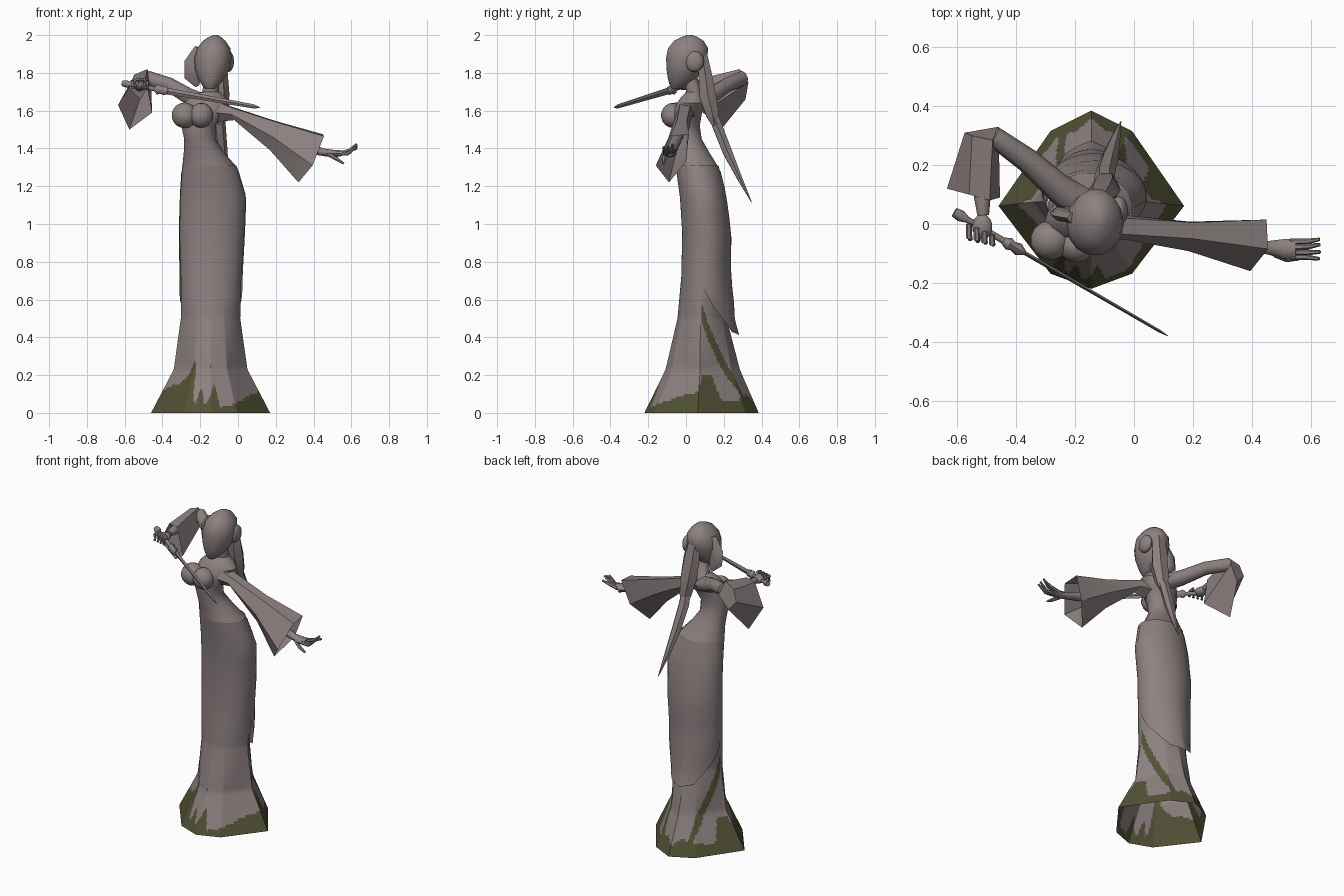
import bpy, math
from mathutils import Vector

def material(name, rgb):
    m = bpy.data.materials.new(name)
    m.diffuse_color = (*rgb, 1)
    return m

STONE = material("mauve_grey", (0.27, 0.22, 0.22))
MOSS = material("moss_green", (0.085, 0.085, 0.038))

def lerp_table(table, t):
    """Linear interpolation of rows (key, values...)."""
    if t <= table[0][0]:
        return table[0][1:]
    for a, b in zip(table, table[1:]):
        if t <= b[0]:
            f = (t - a[0]) / (b[0] - a[0])
            return [p + (q - p) * f for p, q in zip(a[1:], b[1:])]
    return table[-1][1:]

def loft(name, rings, closed=True, cap=(True, True), angle=40, rule=None):
    """Skin a list of equal-length point rings."""
    n = len(rings[0])
    verts = [tuple(p) for r in rings for p in r]
    faces = []
    for i in range(len(rings) - 1):
        for j in range(n if closed else n - 1):
            k = (j + 1) % n
            faces.append((i*n + j, i*n + k, (i+1)*n + k, (i+1)*n + j))
    if cap[0]:
        faces.append(tuple(reversed(range(n))))
    if cap[1]:
        faces.append(tuple(range((len(rings)-1)*n, len(rings)*n)))
    me = bpy.data.meshes.new(name)
    me.from_pydata(verts, [], faces)
    ob = bpy.data.objects.new(name, me)
    bpy.context.collection.objects.link(ob)
    me.materials.append(STONE)
    if rule:
        me.materials.append(MOSS)
        for f in me.polygons:
            f.material_index = rule(f.index)
    bpy.ops.object.select_all(action='DESELECT')
    ob.select_set(True)
    bpy.context.view_layer.objects.active = ob
    bpy.ops.object.shade_smooth_by_angle(angle=math.radians(angle))
    return ob

def tube(name, path, sides=8, angle=50):
    """Path rows: x, y, z, side radius, vertical radius."""
    pts = [Vector(p[:3]) for p in path]
    rings = []
    for i, p in enumerate(path):
        d = (pts[min(i+1, len(pts)-1)] - pts[max(i-1, 0)]).normalized()
        ref = Vector((0, 0, 1)) if abs(d.z) < 0.8 else Vector((0, 1, 0))
        s = d.cross(ref).normalized()
        u = s.cross(d)
        rings.append([pts[i] + s*math.cos(a)*p[3] + u*math.sin(a)*p[4]
                      for a in [2*math.pi*k/sides for k in range(sides)]])
    return loft(name, rings, angle=angle)

def ovals(name, rows, n=14):
    """Stack of horizontal ovals: z, x0, x1, y0, y1."""
    rings = [[((x0+x1)/2 + (x1-x0)/2*math.cos(a), (y0+y1)/2 + (y1-y0)/2*math.sin(a), z)
              for a in [2*math.pi*k/n for k in range(n)]] for z, x0, x1, y0, y1 in rows]
    return loft(name, rings)

def ball(name, loc, scale, rot=0):
    bpy.ops.mesh.primitive_uv_sphere_add(segments=14, ring_count=9, location=loc, rotation=(0, 0, rot))
    ob = bpy.context.object
    ob.name, ob.scale = name, scale
    ob.data.materials.append(STONE)
    bpy.ops.object.shade_smooth_by_angle(angle=math.radians(50))

# ---- skirt: octagonal flared hem rising to a rounder body
BODY = [(0.0, -.46, .17, -.22, .385), (.23, -.34, .05, -.108, .285), (.5, -.303, .012, -.045, .215),
        (.72, -.303, .018, -.025, .205), (.95, -.31, .033, -.02, .225), (1.14, -.306, .042, -.032, .215),
        (1.31, -.295, -.008, -.055, .172)]
OCT = [(0, -1), (.44, -.83), (1, -.07), (.44, .77), (0, 1), (-.44, .77), (-1, -.07), (-.44, -.83)]

def body_point(z, u):
    x0, x1, y0, y1 = lerp_table(BODY, z)
    a, b = Vector(OCT[int(u) % 8]), Vector(OCT[(int(u) + 1) % 8])
    p = a.lerp(b, u - int(u))
    p = p.lerp(p.normalized(), max(0, min(1, (z - .25) / .4)))
    return Vector(((x0+x1)/2 + p.x*(x1-x0)/2, (y0+y1)/2 + p.y*(y1-y0)/2, z))

# height of the green edging around the hem
FLAME = [(0, .09), (.15, .15), (.25, .13), (.38, .03), (.8, .04), (1.2, .06), (1.5, .09), (2, .11),
         (2.05, .2), (2.35, .2), (2.55, .06), (3, .07), (3.6, .1), (4, .06), (4.4, .1), (5.45, .06),
         (5.65, .2), (5.95, .2), (6, .12), (6.3, .15), (6.5, .15), (6.75, .19), (7, .28), (7.08, .26),
         (7.25, .07), (7.4, .05), (7.5, .13), (7.6, .13), (7.75, .04), (8, .09)]
STEPS = 160
levels = [i * .6 / 48 for i in range(49)] + [.72, .83, .95, 1.05, 1.14, 1.22, 1.31]

def moss_rule(i):
    row, col = divmod(i, STEPS)
    if row >= 48:
        return 0
    z, u = (row + .5) * .6 / 48, (col + .5) * 8 / STEPS
    v = 4 - abs(u - 4)
    streak = 2.05 < v < 3.3 and abs(z - (.52 - (v - 2.1) * .4)) < .05
    return int(z < lerp_table(FLAME, u)[0] or streak)

loft("skirt", [[body_point(z, j * 8 / STEPS) for j in range(STEPS)] for z in levels],
     cap=(False, False), rule=moss_rule)

# ---- back drape hanging over the skirt
DRAPE_HEM = [(2, .70), (2.4, .58), (3.1, .43), (4, .41), (4.9, .43), (5.6, .58), (6, .70)]
drape = []
for i in range(11):
    ring = []
    for j in range(25):
        u = 2 + j / 6
        hem = lerp_table(DRAPE_HEM, u)[0]
        z = hem + (1.28 - hem) * i / 10
        p = body_point(z, u)
        out = p - Vector((-.135, .06, z))
        ring.append(p + out.normalized() * (.003 + .04 * max(0, min(1, (1.1 - z) / .5))
                                            * math.sin((u - 2) * math.pi / 4)))
    drape.append(ring)
loft("back_drape", drape, closed=False, cap=(False, False))

# ---- torso, neck, bust, head
ovals("torso", [(1.30, -.295, -.005, -.055, .175), (1.38, -.287, -.075, -.055, .125),
                (1.45, -.285, -.12, -.07, .085), (1.52, -.30, -.12, -.075, .075),
                (1.58, -.305, -.075, -.075, .085), (1.64, -.285, -.04, -.05, .105),
                (1.675, -.25, -.07, -.025, .105), (1.70, -.19, -.10, 0, .08),
                (1.78, -.175, -.105, -.01, .06)])
ball("bust_right", (-.283, -.055, 1.575), (.07, .068, .068))
ball("bust_left", (-.195, -.07, 1.575), (.065, .062, .066))
ovals("head", [(1.715, -.17, -.125, -.075, -.03), (1.735, -.19, -.10, -.088, .01),
               (1.77, -.212, -.072, -.098, .06), (1.82, -.228, -.045, -.106, .09),
               (1.88, -.23, -.034, -.108, .115), (1.93, -.217, -.04, -.098, .12),
               (1.97, -.185, -.067, -.065, .095), (1.99, -.155, -.09, -.025, .062),
               (2.0, -.13, -.105, .005, .035)])

# ---- hair: side lock, coil at the ear, upper and lower tail
tube("side_lock", [(-.20, .02, 1.93, .03, .02), (-.235, .03, 1.85, .05, .022),
                   (-.24, .04, 1.78, .045, .022), (-.215, .05, 1.73, .012, .008)], 6)
ball("hair_coil", (-.05, .045, 1.86), (.03, .05, .055))
tube("hair_upper", [(-.12, .08, 1.92, .04, .03), (-.11, .10, 1.80, .055, .04),
                    (-.10, .115, 1.68, .055, .05), (-.095, .14, 1.58, .04, .04),
                    (-.09, .15, 1.52, .02, .012)], 6)
tube("hair_lower", [(-.10, .12, 1.66, .03, .02), (-.10, .165, 1.52, .035, .03),
                    (-.085, .22, 1.38, .03, .028), (-.065, .285, 1.24, .018, .015),
                    (-.045, .347, 1.115, .002, .002)], 6)

# ---- raised arm with hanging sleeve
tube("upper_arm_raised", [(-.17, .06, 1.635, .06, .05), (-.26, .125, 1.675, .05, .045),
                          (-.36, .215, 1.735, .042, .04), (-.48, .30, 1.77, .035, .042)])
elbow = [(-.48, .285, 1.82), (-.46, .33, 1.75), (-.52, .315, 1.66), (-.575, .31, 1.72), (-.55, .30, 1.79)]
cuff = [(-.49, .08, 1.77), (-.455, .09, 1.59), (-.575, .185, 1.50), (-.635, .12, 1.63), (-.56, .10, 1.765)]
loft("sleeve_raised", [elbow, cuff], cap=(True, False), angle=20)
tube("forearm_raised", [(-.52, .26, 1.73, .03, .03), (-.515, .09, 1.74, .028, .026),
                        (-.512, .03, 1.74, .02, .018)])
ball("fist", (-.515, -.01, 1.735), (.035, .045, .026))
for k in range(4):
    x = -.56 + k * .026
    tube("gripping_finger", [(x, .0 - k*.012, 1.755, .01, .01), (x, -.045 - k*.007, 1.75, .011, .011),
                             (x + .004, -.05 - k*.006, 1.715, .009, .009)], 6)

# ---- extended arm with flared sleeve
inner = [(-.12, .04, 1.655), (-.12, -.03, 1.65), (-.12, -.055, 1.59), (-.12, -.02, 1.54), (-.12, .05, 1.57)]
shoulder = [(-.03, .02, 1.62), (-.03, -.035, 1.615), (-.035, -.052, 1.58), (-.02, -.02, 1.55), (-.03, .03, 1.575)]
middle = [(.2, .005, 1.545), (.2, -.05, 1.54), (.185, -.092, 1.46), (.17, -.05, 1.39), (.19, .008, 1.46)]
wide = [(.45, .015, 1.475), (.455, -.085, 1.465), (.395, -.16, 1.31), (.32, -.09, 1.22), (.40, 0, 1.33)]
loft("sleeve_extended", [inner, shoulder, middle, wide], cap=(True, False), angle=25)
tube("forearm_extended", [(.15, -.04, 1.47, .03, .03), (.36, -.07, 1.405, .03, .028),
                          (.45, -.08, 1.38, .022, .02), (.51, -.085, 1.372, .034, .02),
                          (.55, -.085, 1.375, .034, .015)])
for (mx, my, mz), (tx, ty, tz) in [((.585, -.06, 1.385), (.63, -.052, 1.40)), ((.59, -.077, 1.39), (.63, -.07, 1.425)),
                                   ((.585, -.097, 1.375), (.632, -.095, 1.415)), ((.58, -.112, 1.37), (.628, -.118, 1.41))]:
    tube("open_finger", [(.53, my, 1.373, .011, .011), (mx, my, mz, .01, .01), (tx, ty, tz, .006, .006)], 6)
tube("open_thumb", [(.48, -.10, 1.37, .014, .012), (.52, -.118, 1.345, .012, .011), (.56, -.118, 1.32, .006, .006)], 6)

# ---- sword: hilt, guard and blade share one straight axis
start, tip = Vector((-.61, .04, 1.745)), Vector((.115, -.38, 1.617))
def along(t, w, h):
    return (*start.lerp(tip, t), w, h)
tube("sword_hilt", [along(0, .016, .016), along(.03, .02, .02), along(.06, .011, .012), along(.24, .011, .012)])
tube("sword_guard", [along(.23, .012, .012), along(.255, .022, .028), along(.275, .016, .02),
                     along(.30, .022, .024), along(.33, .008, .017)])
tube("sword_blade", [along(.31, .007, .018), along(.96, .005, .011), along(1, .001, .002)], 4, 20)
